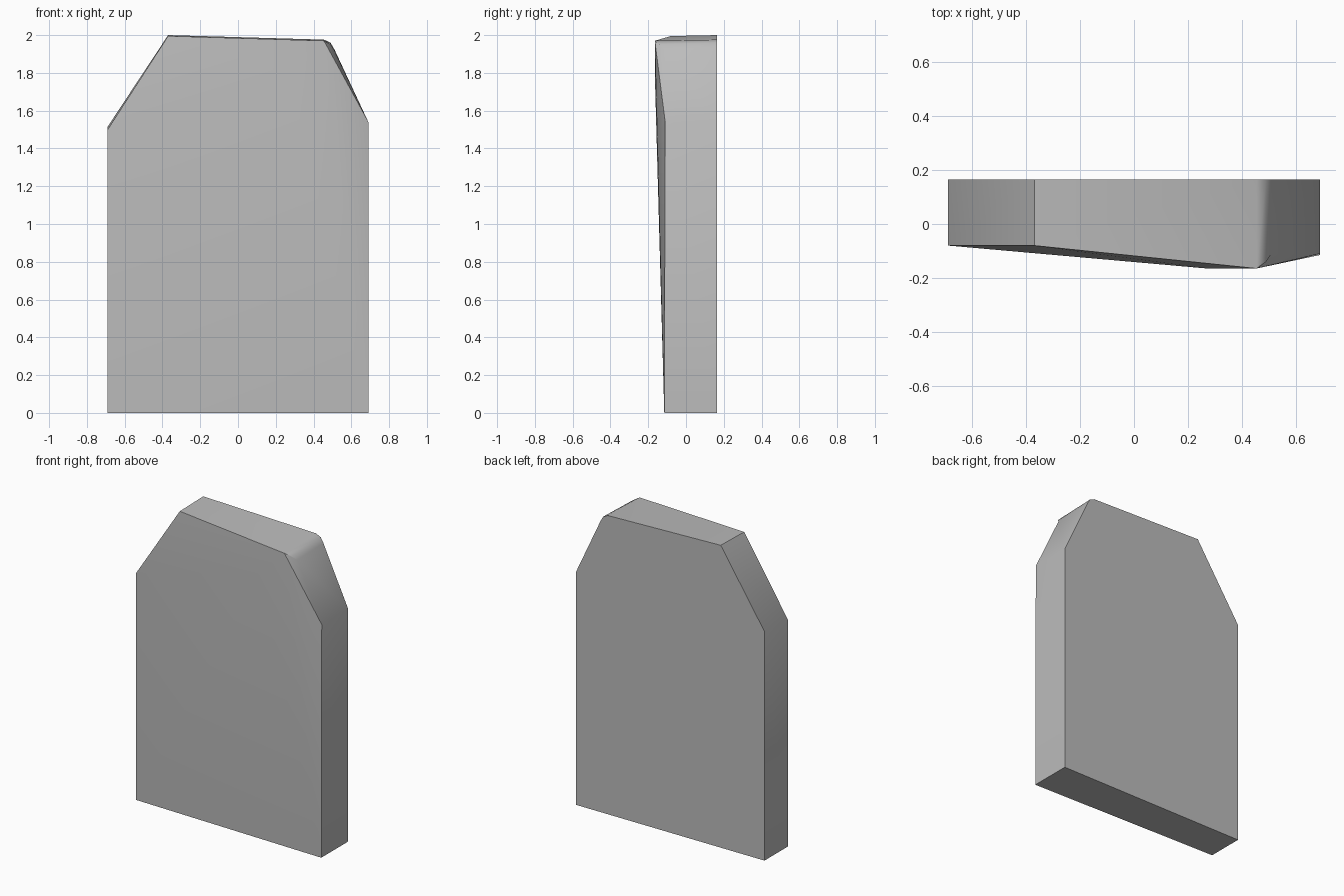
import bpy
import bmesh
import math

cube = bpy.data.objects.get("Cube")
if cube:
    bpy.data.objects.remove(cube, do_unlink=True)

# Plain grey stone
stone = bpy.data.materials.new("grey stone")
stone.use_nodes = True
colour = (0.5, 0.5, 0.5, 1)
stone.diffuse_color = colour
bsdf = stone.node_tree.nodes["Principled BSDF"]
bsdf.inputs["Base Color"].default_value = colour
bsdf.inputs["Roughness"].default_value = 0.9

BACK = 0.165
bm = bmesh.new()

# Slab outline, counter-clockwise from the lower right: x, front z, back z, front y
outline = [
    ("low_right", -0.69, 0, 0, -0.08),
    ("low_left", 0.69, 0, 0, -0.115),
    ("shoulder_left", 0.69, 1.54, 1.54, -0.11),
    ("chamfer_left", 0.51, 1.92, 1.925, -0.11),
    ("round_left", 0.49, 1.95, 1.96, -0.14),
    ("top_left", 0.455, 1.97, 1.976, -0.165),
    ("top_right", -0.37, 1.995, 2.0, -0.08),
    ("shoulder_right", -0.69, 1.5, 1.515, -0.08),
]
front = {n: bm.verts.new((x, y, z)) for n, x, z, _, y in outline}
back = [bm.verts.new((x, BACK, z)) for _, x, _, z, _ in outline]
ring = list(front.values())

# Rim and flat back
for i in range(len(ring)):
    j = (i + 1) % len(ring)
    bm.faces.new((ring[j], ring[i], back[i], back[j]))
bm.faces.new(back[::-1])

# Bulging front, fanned around its highest point
front["bulge"] = bm.verts.new((0.27, -0.165, 1.79))
for names in (
    "bulge top_right shoulder_right",
    "bulge shoulder_right low_right",
    "bulge low_right low_left",
    "bulge low_left top_left",
    "bulge top_left top_right",
    "top_left low_left shoulder_left",
    "top_left shoulder_left chamfer_left round_left",
):
    bm.faces.new([front[n] for n in names.split()])

bmesh.ops.recalc_face_normals(bm, faces=bm.faces[:])
mesh = bpy.data.meshes.new("stone_slab")
bm.to_mesh(mesh)
bm.free()
mesh.materials.append(stone)

slab = bpy.data.objects.new("stone_slab", mesh)
bpy.context.collection.objects.link(slab)
bpy.ops.object.select_all(action="DESELECT")
slab.select_set(True)
bpy.context.view_layer.objects.active = slab
bpy.ops.object.shade_smooth_by_angle(angle=math.radians(35))
